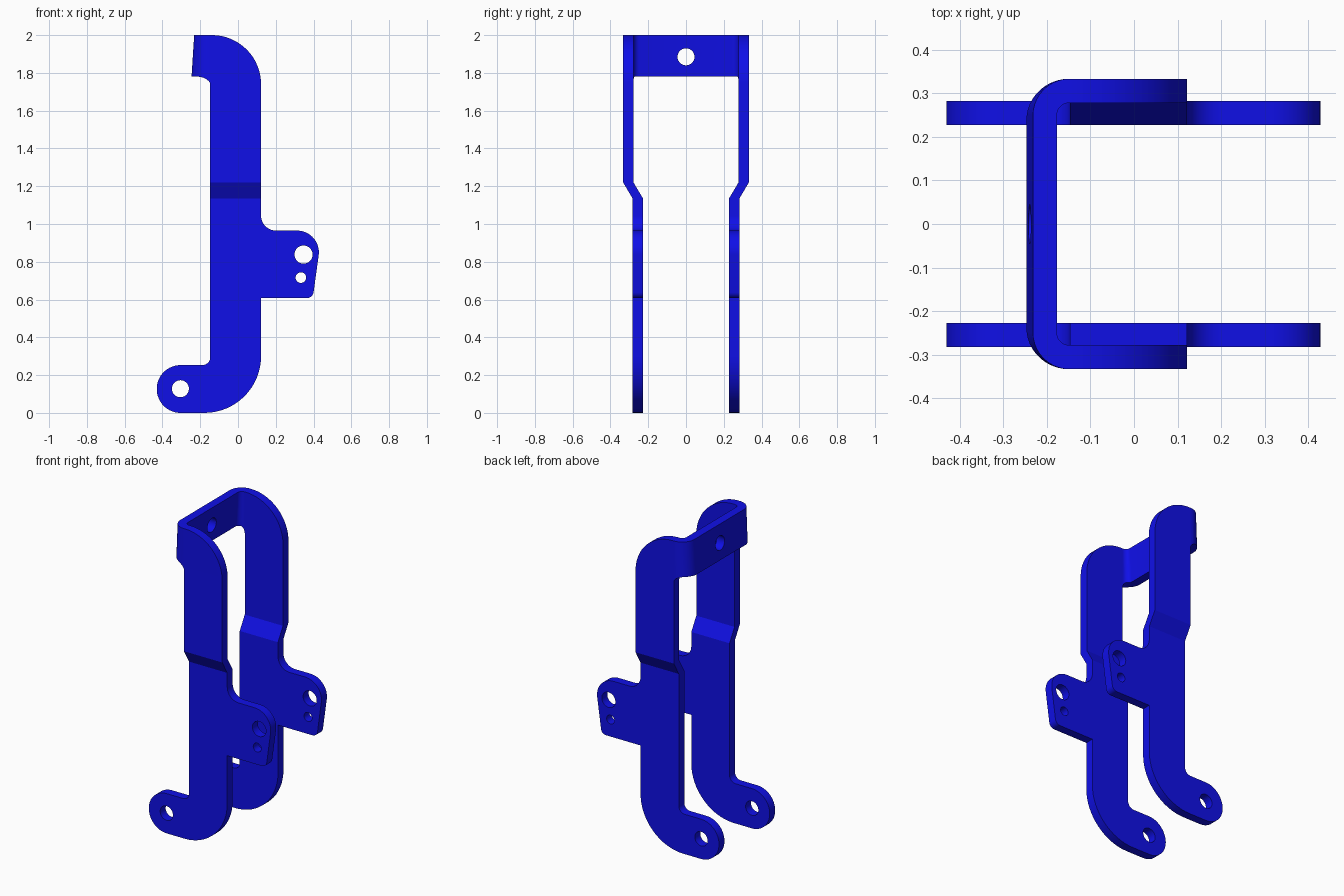
import bpy, bmesh, math
from mathutils import Vector, Matrix

if "Cube" in bpy.data.objects:
    bpy.data.objects.remove(bpy.data.objects["Cube"])

T = 0.055                                  # sheet thickness
X0, RI, YC = -0.148, 0.029, 0.249          # bend start, inner bend radius, bend centre
RM = RI + T / 2
L = RM * math.pi / 2                       # length of the bend in the flat sheet
U_END = X0 - L - YC                        # centre line of the cross strap
Z_LO, Z_HI, STEP = 1.135, 1.22, 0.0505     # joggle in the side arms


def rounded(corners, seg=16):
    """Polygon with filleted corners, given (x, z, radius)."""
    out = []
    n = len(corners)
    for i, (x, z, r) in enumerate(corners):
        p = Vector((x, z))
        if r == 0:
            out.append(p)
            continue
        a = (Vector(corners[i - 1][:2]) - p).normalized()
        b = (Vector(corners[(i + 1) % n][:2]) - p).normalized()
        half = a.angle(b) / 2
        c = p + (a + b).normalized() * r / math.sin(half)
        s = p + a * r / math.tan(half) - c
        e = p + b * r / math.tan(half) - c
        sweep = math.atan2(s.x * e.y - s.y * e.x, s.dot(e))
        for k in range(seg + 1):
            out.append(c + Matrix.Rotation(sweep * k / seg, 2) @ s)
    return out


def fold(v):
    """Flat sheet position (u, layer, z) to the bent position."""
    u, layer, z = v
    if z < 1.5 or u >= X0:
        f = min(max((z - Z_LO) / (Z_HI - Z_LO), 0), 1)
        return Vector((u, YC + RI - STEP * (1 - f) + layer * T, z))
    d, r = X0 - u, RI + layer * T
    a = min(d, L) / RM
    x = X0 - r * math.sin(a) - 0.014 * (2 - z) / 0.22 * min(d / L, 1)
    return Vector((x, YC + r * math.cos(a) - max(d - L, 0), z))


# Flat outline of one half: strap, arm, pivot foot, side tab
outline = rounded([
    (U_END, 1.78, 0), (-0.147, 1.78, 0.045), (-0.147, 0.253, 0.042),
    (-0.43, 0.253, 0.126), (-0.43, 0, 0.126), (0.122, 0, 0.30),
    (0.122, 0.608, 0), (0.396, 0.608, 0.035), (0.445, 0.965, 0.115),
    (0.122, 0.965, 0.08), (0.122, 2, 0.26), (U_END, 2, 0)])
bm = bmesh.new()
face = bm.faces.new([bm.verts.new((p.x, 0, p.y)) for p in outline])
ext = bmesh.ops.extrude_face_region(bm, geom=[face], use_keep_orig=True)
for v in ext["geom"]:
    if isinstance(v, bmesh.types.BMVert):
        v.co.y = 1


def cut(co, no, zmin):
    faces = [f for f in bm.faces if all(v.co.z > zmin for v in f.verts)]
    edges = {e for f in faces for e in f.edges}
    verts = {v for f in faces for v in f.verts}
    bmesh.ops.bisect_plane(bm, geom=list(verts) + list(edges) + faces,
                           plane_co=co, plane_no=no, dist=1e-5)


for z in (Z_LO, Z_HI):
    cut((0, 0, z), (0, 0, 1), -1)
for i in range(11):
    cut((X0 - L * i / 10, 0, 0), (1, 0, 0), Z_HI - 0.01)

# Open the centre line, then fold the sheet
bmesh.ops.delete(bm, geom=[f for f in bm.faces
                           if all(abs(v.co.x - U_END) < 1e-5 for v in f.verts)],
                 context='FACES_ONLY')
for v in bm.verts:
    v.co = fold(v.co)
bmesh.ops.recalc_face_normals(bm, faces=bm.faces)
# Mirrored half
half = bmesh.ops.duplicate(bm, geom=bm.verts[:] + bm.edges[:] + bm.faces[:])["geom"]
for g in half:
    if isinstance(g, bmesh.types.BMVert):
        g.co.y = -g.co.y
bmesh.ops.remove_doubles(bm, verts=bm.verts, dist=1e-4)
bmesh.ops.recalc_face_normals(bm, faces=bm.faces)


def make_object(name, b):
    me = bpy.data.meshes.new(name)
    b.to_mesh(me)
    b.free()
    ob = bpy.data.objects.new(name, me)
    bpy.context.collection.objects.link(ob)
    return ob


bracket = make_object("folded_bracket", bm)

# Drill cutters: foot pivot, two tab holes, strap hole
cb = bmesh.new()
along_y = Matrix.Rotation(math.pi / 2, 4, 'X')
along_x = Matrix.Rotation(math.pi / 2, 4, 'Y')
for pos, r, rot, depth in [((-0.305, 0, 0.128), 0.045, along_y, 1),
                           ((0.347, 0, 0.838), 0.048, along_y, 1),
                           ((0.333, 0, 0.716), 0.028, along_y, 1),
                           ((-0.2, 0, 1.885), 0.045, along_x, 0.3)]:
    bmesh.ops.create_cone(cb, cap_ends=True, segments=40, radius1=r, radius2=r,
                          depth=depth, matrix=Matrix.Translation(pos) @ rot)
cutter = make_object("hole_cutter", cb)
cutter.hide_render = True

mod = bracket.modifiers.new("holes", 'BOOLEAN')
mod.operation, mod.solver, mod.object = 'DIFFERENCE', 'EXACT', cutter
bpy.context.view_layer.objects.active = bracket
bracket.select_set(True)
bpy.ops.object.modifier_apply(modifier=mod.name)
bpy.data.objects.remove(cutter)
bpy.ops.object.shade_smooth_by_angle(angle=math.radians(25))

blue = bpy.data.materials.new("blue_paint")
blue.diffuse_color = (0.005, 0.005, 0.8, 1)
blue.use_nodes = True
blue.node_tree.nodes["Principled BSDF"].inputs["Base Color"].default_value = blue.diffuse_color
bracket.data.materials.clear()
bracket.data.materials.append(blue)
